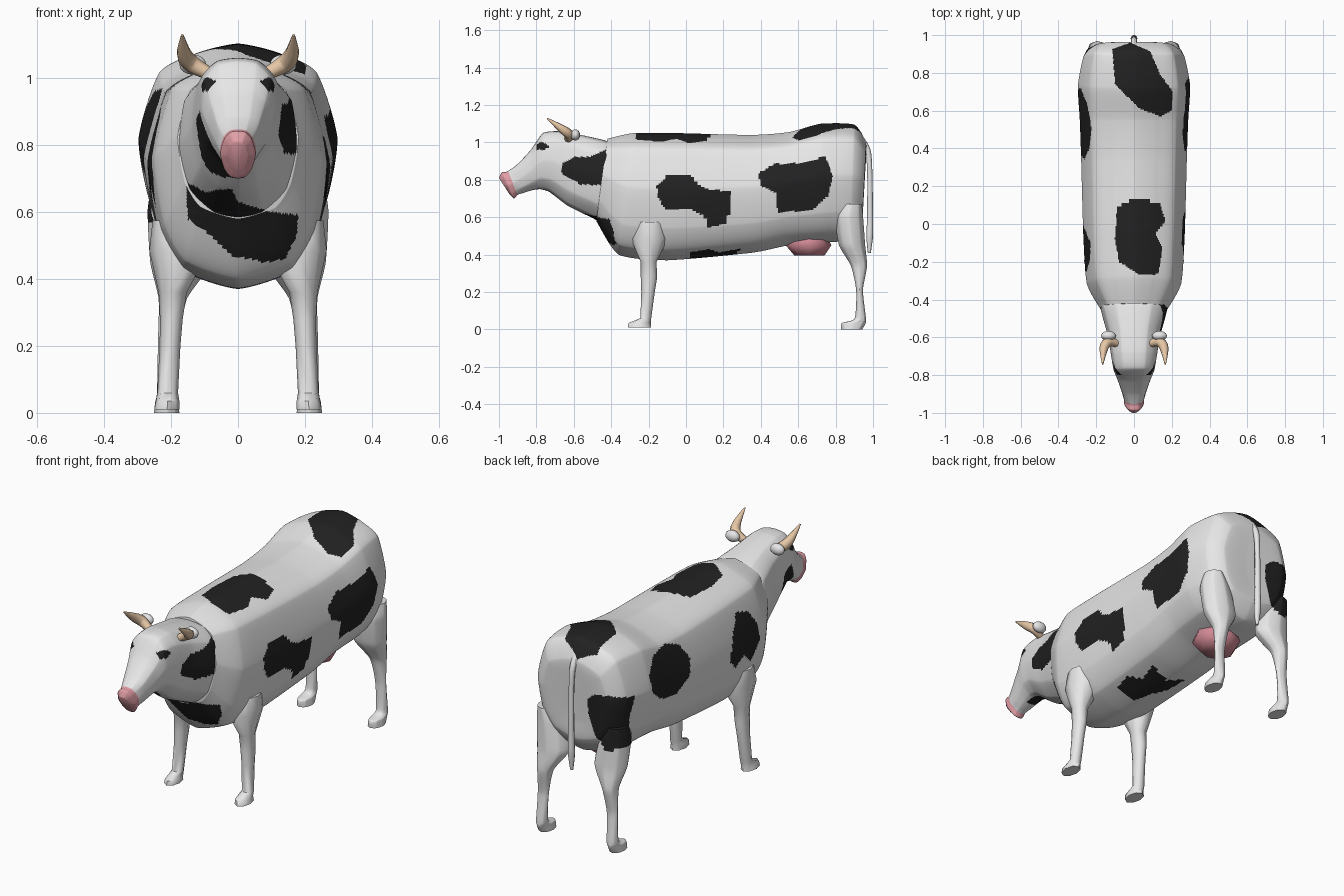
import bpy, bmesh, math
from mathutils import Vector

if "Cube" in bpy.data.objects:
    bpy.data.objects.remove(bpy.data.objects["Cube"])


def mat(name, rgb):
    m = bpy.data.materials.new(name)
    m.diffuse_color = (*rgb, 1)
    m.use_nodes = True
    m.node_tree.nodes["Principled BSDF"].inputs["Base Color"].default_value = m.diffuse_color
    return m


WHITE = mat("white hide", (0.80, 0.80, 0.80))
BLACK = mat("black patch", (0.016, 0.016, 0.016))
PINK = mat("pink muzzle", (0.75, 0.34, 0.38))
UDDER = mat("dark pink udder", (0.64, 0.25, 0.30))
HORN = mat("horn tan", (0.79, 0.57, 0.38))


def spline(pts, n, closed=False, s=0.3):
    """Resample points with a tight cardinal spline, n steps per span."""
    k = len(pts)
    get = (lambda i: pts[i % k]) if closed else (lambda i: pts[max(0, min(k - 1, i))])
    out = []
    for i in range(k if closed else k - 1):
        a, b = get(i), get(i + 1)
        ta, tb = (b - get(i - 1)) * s, (get(i + 2) - a) * s
        for j in range(n):
            t = j / n
            h = t * t * (3 - 2 * t)
            h = h * 2 * s + t * (1 - 2 * s)          # keep spans close to straight and evenly spaced
            out.append(a * (1 - h) + b * h + ta * (t * (1 - t) ** 2) + tb * (t * t * (t - 1))
                       - (b - a) * (2 * s * s * (t * (1 - t) ** 2 + t * t * (t - 1))))
    if not closed:
        out.append(pts[-1].copy())
    return out


def smooth(ob, angle):
    bpy.ops.object.select_all(action='DESELECT')
    ob.select_set(True)
    bpy.context.view_layer.objects.active = ob
    bpy.ops.object.shade_smooth_by_angle(angle=math.radians(angle))


def loft(name, rings, mats, rule=None, angle=60):
    """Skin closed rings, cap the ends, colour faces by rule(centre)."""
    bm = bmesh.new()
    vs = [[bm.verts.new(p) for p in r] for r in rings]
    k = len(rings[0])
    for a, b in zip(vs, vs[1:]):
        for i in range(k):
            bm.faces.new((a[i], a[(i + 1) % k], b[(i + 1) % k], b[i]))
    bm.faces.new(vs[0])
    bm.faces.new(vs[-1])
    bmesh.ops.recalc_face_normals(bm, faces=bm.faces)
    if rule:
        for f in bm.faces:
            f.material_index = rule(f.calc_center_median())
    me = bpy.data.meshes.new(name)
    bm.to_mesh(me)
    bm.free()
    for m in mats:
        me.materials.append(m)
    ob = bpy.data.objects.new(name, me)
    bpy.context.collection.objects.link(ob)
    smooth(ob, angle)


def section(profile, yt, zt, yb, zb, w):
    """Tilted symmetric ring from a half profile of (width, height) fractions."""
    full = profile + [(-x, t) for x, t in profile[-2:0:-1]]
    return [Vector((x * w, yb + (yt - yb) * t, zb + (zt - zb) * t)) for x, t in full]


def dense(rings, nu, nv):
    rings = [spline(r, nu, True) for r in rings]
    return list(zip(*[spline(list(c), nv) for c in zip(*rings)]))


def inside(poly, u, v):
    hit = False
    for (x1, y1), (x2, y2) in zip(poly, poly[1:] + poly[:1]):
        if (y1 > v) != (y2 > v) and u < (x2 - x1) * (v - y1) / (y2 - y1) + x1:
            hit = not hit
    return hit


# patch outlines: side ones are (y, z), top and belly (x, y), front and rear (x, z)
R_FLANK = [(-.155, .77), (-.10, .825), (.02, .825), (.065, .775), (.14, .745), (.235, .74),
           (.225, .57), (.11, .545), (.10, .61), (.02, .645), (-.11, .645), (-.155, .71)]
R_HIP = [(.385, .835), (.475, .885), (.61, .89), (.745, .925), (.785, .82), (.76, .715),
         (.68, .64), (.49, .625), (.48, .73), (.4, .77)]
L_FLANK = [(.34, .84), (.40, .93), (.50, .97), (.64, .96), (.72, .89), (.71, .80), (.62, .73),
           (.48, .70), (.37, .76)]
L_SHOULDER = [(-.27, .70), (-.25, .80), (-.2, .88), (-.1, .91), (-.03, .81), (.01, .70),
              (-.06, .63), (-.13, .68), (-.2, .61)]
RUMP = [(-.30, .83), (-.2, .85), (-.12, .84), (-.075, .80), (-.08, .72), (-.12, .60), (-.18, .55),
        (-.30, .57)]
SADDLE = [(-.09, .09), (-.02, .125), (.04, .135), (.14, .105), (.165, .015), (.115, -.05),
          (.15, -.13), (.13, -.265), (.03, -.27), (-.08, -.2), (-.1, -.08)]
CROUP = [(-.115, .925), (-.02, .96), (.085, .915), (.14, .79), (.205, .70), (.2, .6),
         (.14, .57), (.03, .61), (-.10, .74)]
BELLY = [(.13, .03), (.15, .12), (.09, .18), (.12, .29), (0, .26), (-.1, .30), (-.08, .18),
         (-.02, .12), (.02, .02)]
CHEST = [(-.155, .69), (-.1, .66), (-.02, .67), (0, .63), (.1, .60), (.18, .59), (.175, .53),
         (.14, .46), (.08, .45), (-.02, .47), (-.08, .53), (-.15, .58)]
NECK = [(-.67, .84), (-.66, .885), (-.6, .925), (-.53, .92), (-.40, .97), (-.39, .77),
        (-.56, .775), (-.63, .81)]
CHEEK = [(-.84, .70), (-.82, .79), (-.74, .90), (-.67, .88), (-.65, .72), (-.72, .68)]
EYE = [(-.80, .985), (-.77, 1.004), (-.73, .98), (-.77, .954)]
EYE_FRONT = [(.052, .986), (.085, .998), (.115, .978), (.085, .955)]


def body_rule(c):
    x, y, z = c
    side = (R_FLANK, R_HIP) if x > 0 else (L_FLANK, L_SHOULDER)
    return int(any(inside(p, y, z) for p in side)
               or (z > .9 and (inside(SADDLE, x, y) or inside(CROUP, x, y)))
               or (z < .55 and inside(BELLY, x, y))
               or rump_rule(c)
               or (y < -.3 and inside(CHEST, x, z)))


def rump_rule(c):
    return int(c[1] > .86 - .2 * abs(c[2] - .72) and inside(RUMP, c[0], c[2]))


def head_rule(c):
    x, y, z = c
    if y + .43 * (z - .73) < -.905 + .03 * (z - .73) and z < .86:
        return 2
    eye = inside(EYE, y, z) or (-.80 < y < -.735 and inside(EYE_FRONT, abs(x), z))
    return int((x > .03 and inside(NECK, y, z)) or (x < .02 and inside(CHEEK, y, z))
               or (abs(x) > .04 and eye) or (z < .7 and inside(CHEST, x, z)))


# body: rows are top y, top z, bottom y, bottom z, half width
BODY_PROFILE = [(0, 1), (.40, .96), (.79, .87), (1, .56), (.88, .25), (.62, .08), (0, 0)]
body = [(-.42, 1.02, -.48, .58, .18), (-.28, 1.05, -.36, .40, .25), (-.05, 1.05, -.10, .37, .268),
        (.35, 1.04, .35, .41, .28), (.55, 1.055, .55, .45, .287), (.72, 1.10, .75, .465, .297),
        (.90, 1.095, .88, .48, .265), (.962, 1.0, .94, .56, .195), (.962, .90, .945, .66, .04)]
loft("body", dense([section(BODY_PROFILE, *r) for r in body], 20, 24), [WHITE, BLACK], body_rule)

# neck, head and pink muzzle
HEAD_PROFILE = [(0, 1), (.53, .97), (.91, .82), (1, .5), (.82, .2), (.42, .04), (0, 0)]
NOSE_PROFILE = [(0, 1), (.45, .97), (.78, .82), (1, .5), (.78, .2), (.45, .04), (0, 0)]
head = [(-.36, .98, -.40, .52, .165), (-.43, 1.01, -.48, .585, .175), (-.56, 1.04, -.63, .66, .138),
        (-.68, 1.06, -.73, .735, .12), (-.765, 1.05, -.78, .75, .108),
        (-.83, .96, -.82, .745, .087), (-.90, .885, -.87, .73, .066)]
nose = [(-.955, .845, -.90, .72, .054), (-.985, .84, -.92, .70, .052), (-1.0, .81, -.945, .725, .03)]
rings = [section(HEAD_PROFILE, *r) for r in head] + [section(NOSE_PROFILE, *r) for r in nose]
loft("head", dense(rings, 14, 14), [WHITE, BLACK, PINK], head_rule)


def column(name, rows, mats, side=1, angle=60, rule=None):
    """Eight-sided upright part: rows are z, centre y, half depth, centre x, half width."""
    rings = [[Vector((side * (x + w * math.cos(i * math.pi / 4)), y + d * math.sin(i * math.pi / 4), z))
              for i in range(8)] for z, y, d, x, w in rows]
    loft(name, dense(rings, 8, 8) if rule else rings, mats, rule, angle)


def tube(name, pts, m):
    """Tapered tube through (x, y, z, radius) points."""
    cu = bpy.data.curves.new(name, 'CURVE')
    cu.dimensions = '3D'
    cu.bevel_depth = 1
    cu.bevel_resolution = 2
    cu.use_fill_caps = True
    sp = cu.splines.new('POLY')
    fine = spline([Vector(p) for p in pts], 4, s=0.5)
    sp.points.add(len(fine) - 1)
    for q, p in zip(sp.points, fine):
        q.co = (p[0], p[1], p[2], 1)
        q.radius = p[3]
    cu.materials.append(m)
    ob = bpy.data.objects.new(name, cu)
    bpy.context.collection.objects.link(ob)
    bpy.ops.object.select_all(action='DESELECT')
    ob.select_set(True)
    bpy.context.view_layer.objects.active = ob
    bpy.ops.object.convert(target='MESH')
    smooth(bpy.context.object, 60)


front_leg = [(.575, -.19, .07, .20, .055), (.485, -.195, .10, .175, .09), (.36, -.20, .042, .195, .042),
             (.28, -.198, .044, .199, .034), (.20, -.203, .036, .203, .031), (.06, -.215, .029, .21, .031),
             (.035, -.248, .06, .21, .035), (.01, -.249, .062, .212, .038)]
rear_leg = [(.67, .885, .055, .21, .05), (.60, .872, .075, .19, .08), (.45, .888, .07, .172, .09),
            (.34, .925, .043, .195, .042), (.21, .928, .018, .207, .032), (.06, .932, .03, .212, .03),
            (.035, .897, .064, .213, .034), (0, .886, .056, .213, .038)]

# paired parts
for s, tag in ((1, "right"), (-1, "left")):
    column("front_leg_" + tag, front_leg, [WHITE], s)
    column("rear_leg_" + tag, rear_leg, [WHITE, BLACK], s, 60, rump_rule)
    tube("horn_" + tag, [(s * .08, -.635, 1.01, .018), (s * .135, -.625, 1.04, .026),
                         (s * .16, -.66, 1.07, .023), (s * .166, -.742, 1.128, .004)], HORN)
    bpy.ops.mesh.primitive_uv_sphere_add(segments=12, ring_count=8, location=(s * .135, -.592, 1.04))
    ear = bpy.context.object
    ear.name = "ear_" + tag
    ear.scale = (.04, .026, .03)
    ear.data.materials.append(WHITE)
    smooth(ear, 60)

# udder and tail
column("udder", [(.50, .655, .10, 0, .11), (.45, .655, .122, 0, .125), (.395, .66, .08, 0, .09)],
       [UDDER], 1, 120)
tube("tail", [(0, .93, 1.02, .02), (0, .97, .96, .016), (0, .982, .85, .014), (0, .984, .60, .016),
              (0, .982, .50, .018), (0, .98, .41, .008)], WHITE)
